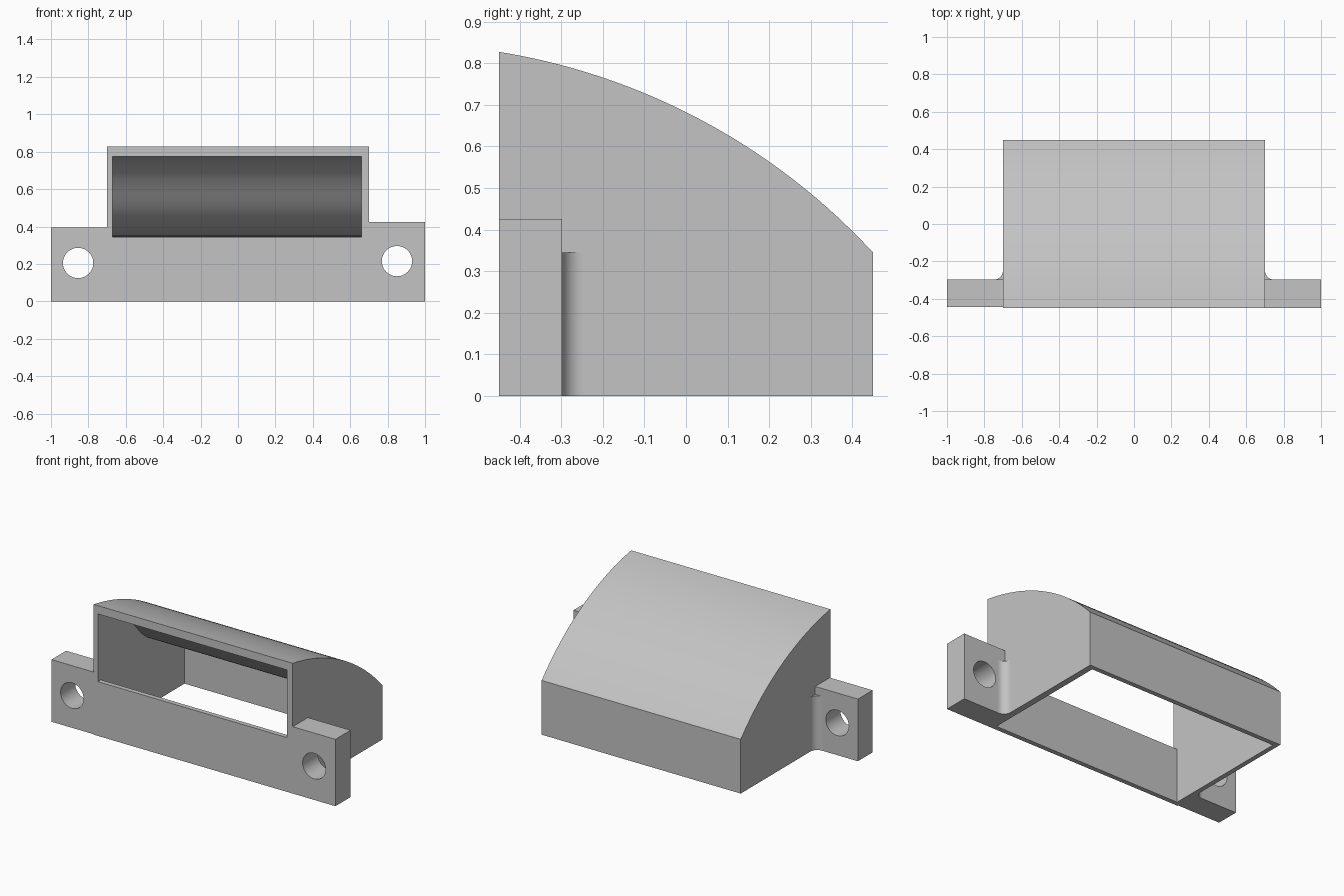
import bpy, bmesh, math
from mathutils import Vector
from mathutils.geometry import interpolate_bezier

if "Cube" in bpy.data.objects:
    bpy.data.objects.remove(bpy.data.objects["Cube"], do_unlink=True)

grey = bpy.data.materials.new("plain grey")
grey.use_nodes = True
grey.diffuse_color = (0.55, 0.55, 0.55, 1)
grey.node_tree.nodes["Principled BSDF"].inputs["Base Color"].default_value = grey.diffuse_color


def extrude(name, outline, axis, start, end):
    """Extrude a 2D outline along the x, y or z axis."""
    place = {"x": lambda p, d: (d, p[0], p[1]),
             "y": lambda p, d: (p[0], d, p[1]),
             "z": lambda p, d: (p[0], p[1], d)}[axis]
    bm = bmesh.new()
    face = bm.faces.new([bm.verts.new(place(p, start)) for p in outline])
    side = bmesh.ops.extrude_face_region(bm, geom=[face])
    moved = [g for g in side["geom"] if isinstance(g, bmesh.types.BMVert)]
    shift = Vector(place((0, 0), end - start))
    bmesh.ops.translate(bm, verts=moved, vec=shift)
    bmesh.ops.recalc_face_normals(bm, faces=bm.faces)
    mesh = bpy.data.meshes.new(name)
    bm.to_mesh(mesh)
    bm.free()
    obj = bpy.data.objects.new(name, mesh)
    bpy.context.collection.objects.link(obj)
    mesh.materials.append(grey)
    return obj


def arc(cx, cy, r, a0, a1, n):
    steps = [math.radians(a0 + (a1 - a0) * i / n) for i in range(n + 1)]
    return [(cx + r * math.cos(a), cy + r * math.sin(a)) for a in steps]


def select(obj):
    bpy.ops.object.select_all(action="DESELECT")
    obj.select_set(True)
    bpy.context.view_layer.objects.active = obj


def cut(obj, cutter):
    cutter.hide_render = True
    mod = obj.modifiers.new("cut", "BOOLEAN")
    mod.operation = "DIFFERENCE"
    mod.solver = "EXACT"
    mod.object = cutter
    select(obj)
    bpy.ops.object.modifier_apply(modifier=mod.name)
    bpy.data.objects.remove(cutter, do_unlink=True)


def smooth(obj):
    select(obj)
    bpy.ops.object.shade_smooth_by_angle(angle=math.radians(30))


# Hood: side profile with a curved roof
cy, cz, radius = -0.699, -0.717, 1.5645
roof = [(y, cz + math.sqrt(radius ** 2 - (y - cy) ** 2))
        for y in [-0.45 + 0.9 * i / 32 for i in range(33)]]
hood = extrude("hood", [(0.45, 0), (-0.45, 0)] + roof, "x", -0.7, 0.7)

# Duct through the hood: front window, S-shaped ceiling, open bottom
s_points = [(-0.45, 0.775), (-0.25, 0.775), (-0.16, 0.66), (-0.076, 0.557),
            (0.01, 0.45), (0.12, 0.345), (0.42, 0.345)]
s = [Vector(p) for p in s_points]
ceiling = interpolate_bezier(*s[:4], 17)[:-1] + interpolate_bezier(*s[3:], 17)
duct = [(-0.42, -0.1), (-0.42, 0.345), (-0.5, 0.345), (-0.5, 0.775)]
duct += [(p[0], p[1]) for p in ceiling] + [(0.42, -0.1)]
cut(hood, extrude("duct_cutter", duct, "x", -0.67, 0.66))
smooth(hood)

# Mounting tabs with screw holes, and fillets behind them
for name, sign, top, front, hole_x, hole_z in (("left", 1, 0.425, -0.45, 0.85, 0.215),
                                               ("right", -1, 0.395, -0.445, 0.855, 0.205)):
    inner, outer = sign * 0.7, sign
    tab = extrude(name + "_mounting_tab",
                  [(inner, 0), (outer, 0), (outer, top), (inner, top)], "y", front, -0.298)
    hole = arc(sign * hole_x, hole_z, 0.081, 0, 360, 48)[:-1]
    cut(tab, extrude("hole_cutter", hole, "y", -0.6, -0.1))
    smooth(tab)
    curve = arc(0.75, -0.248, 0.05, 180, 270, 10)
    fillet = [(sign * x, y) for x, y in [(0.7, -0.298)] + curve[::-1]]
    smooth(extrude(name + "_fillet", fillet, "z", 0, 0.345))
